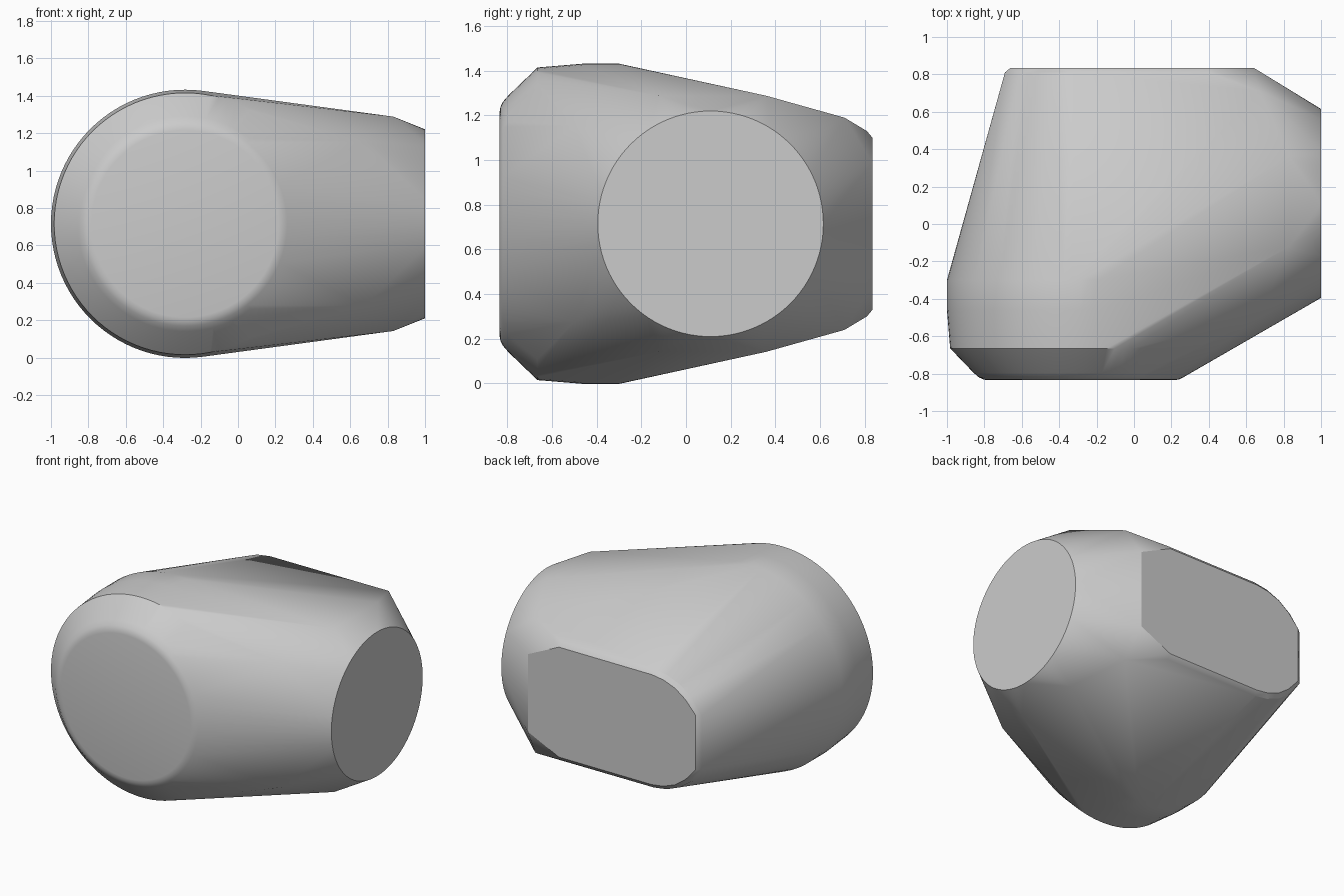
import bpy
import bmesh
from math import cos, sin, tau, radians

cube = bpy.data.objects.get("Cube")
if cube:
    bpy.data.objects.remove(cube, do_unlink=True)

MID = 0.715   # height of the horizontal symmetry plane
SEG = 96

grey = bpy.data.materials.new("plain_grey")
grey.use_nodes = True
colour = (0.6, 0.6, 0.6, 1)
grey.diffuse_color = colour
grey.node_tree.nodes["Principled BSDF"].inputs["Base Color"].default_value = colour

bm = bmesh.new()


def mirrored(x, y, h):
    """Add a point above and below the symmetry plane."""
    for side in (1, -1):
        bm.verts.new((x, y, MID + side * h))


def ring(y, r):
    """Add a circle facing the front."""
    for i in range(SEG):
        a = tau * i / SEG
        bm.verts.new((-0.283 + r * cos(a), y, MID + r * sin(a)))


# Rounded front end: flat disc, soft rim, chamfer and barrel
for y, r in ((-0.835, 0.5), (-0.831, 0.523), (-0.82, 0.546), (-0.795, 0.575),
             (-0.665, 0.7), (-0.46, 0.717), (-0.3, 0.717)):
    ring(y, r)

# Flat disc on the side
for i in range(SEG):
    a = tau * i / SEG
    bm.verts.new((1, 0.11 + 0.505 * cos(a), MID + 0.505 * sin(a)))

# Shoulder corners between the front, the side disc and the back
for x, y, h in ((0.67, -0.5, 0.44), (0.83, -0.12, 0.573),
                (0.83, 0.36, 0.573), (0.67, 0.71, 0.475)):
    mirrored(x, y, h)

# Back face outline with a narrow bevel
for x, h in ((0.64, 0.272), (0.4, 0.385), (-0.32, 0.385), (-0.41, 0.372),
             (-0.5, 0.338), (-0.58, 0.28), (-0.66, 0.19)):
    mirrored(x, 0.835, h)
for x, h in ((0.4, 0.415), (-0.32, 0.415), (-0.42, 0.4), (-0.52, 0.36),
             (-0.61, 0.295), (-0.69, 0.19)):
    mirrored(x, 0.81, h)

# Wrap everything in one convex skin
hull = bmesh.ops.convex_hull(bm, input=bm.verts)
loose = {v for v in hull["geom_interior"] + hull["geom_unused"]
         if isinstance(v, bmesh.types.BMVert)}
bmesh.ops.delete(bm, geom=list(loose), context='VERTS')
bmesh.ops.dissolve_limit(bm, angle_limit=radians(0.2), verts=bm.verts, edges=bm.edges)
bmesh.ops.recalc_face_normals(bm, faces=bm.faces)

mesh = bpy.data.meshes.new("faceted_body")
bm.to_mesh(mesh)
bm.free()
mesh.materials.append(grey)
body = bpy.data.objects.new("faceted_body", mesh)
bpy.context.collection.objects.link(body)

bpy.ops.object.select_all(action='DESELECT')
body.select_set(True)
bpy.context.view_layer.objects.active = body
bpy.ops.object.shade_smooth_by_angle(angle=radians(30))
